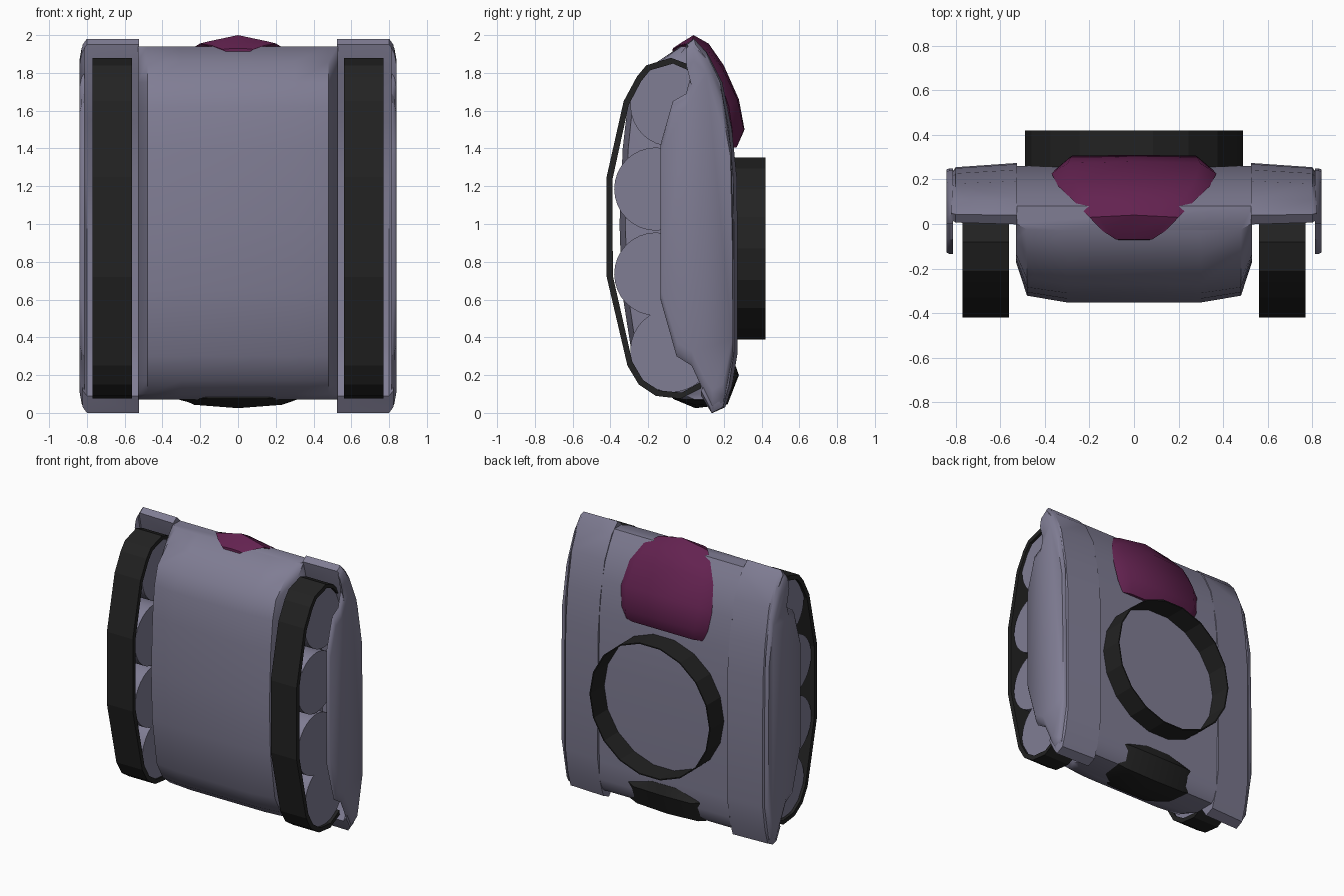
import bpy, bmesh, math
from mathutils import Vector

if "Cube" in bpy.data.objects:
    bpy.data.objects.remove(bpy.data.objects["Cube"])


def material(name, rgb):
    m = bpy.data.materials.new(name)
    m.diffuse_color = (*rgb, 1)
    m.use_nodes = True
    m.node_tree.nodes["Principled BSDF"].inputs["Base Color"].default_value = m.diffuse_color
    return m


GREY = material("lavender grey", (0.215, 0.205, 0.295))
PLUM = material("plum", (0.125, 0.016, 0.08))
BLACK = material("black", (0.016, 0.016, 0.016))


def loft(name, loops, mat, smooth=None, closed=False):
    """Skin a list of equal-length closed loops of (x, y, z) points."""
    bm = bmesh.new()
    rows = [[bm.verts.new(p) for p in lp] for lp in loops]
    n = len(rows[0])
    count = len(rows) if closed else len(rows) - 1
    for i in range(count):
        a, b = rows[i], rows[(i + 1) % len(rows)]
        for j in range(n):
            k = (j + 1) % n
            bm.faces.new((a[j], a[k], b[k], b[j]))
    if not closed:
        bm.faces.new(rows[0])
        bm.faces.new(rows[-1])
    bmesh.ops.recalc_face_normals(bm, faces=bm.faces)
    me = bpy.data.meshes.new(name)
    bm.to_mesh(me)
    bm.free()
    ob = bpy.data.objects.new(name, me)
    bpy.context.collection.objects.link(ob)
    me.materials.append(mat)
    if smooth:
        bpy.ops.object.select_all(action='DESELECT')
        ob.select_set(True)
        bpy.context.view_layer.objects.active = ob
        bpy.ops.object.shade_smooth_by_angle(angle=math.radians(smooth))
    return ob


# Hull: cross-sections stacked along z as (z, deck y, belly y)
hull = []
for z, yt, yb in [(0.07, 0.20, -0.02), (0.10, 0.225, -0.12), (0.17, 0.25, -0.21),
                  (0.30, 0.255, -0.285), (0.65, 0.26, -0.34), (1.00, 0.26, -0.352),
                  (1.40, 0.25, -0.335), (1.62, 0.22, -0.31), (1.75, 0.185, -0.27),
                  (1.86, 0.13, -0.15), (1.94, 0.08, -0.03)]:
    d = yt - yb
    half = [(0.30, yb), (0.48, yb + 0.05 * d), (0.53, yb + 0.3 * d), (0.53, yt)]
    ring = half + [(-x, y) for x, y in reversed(half)]
    hull.append([(x, y, z) for x, y in ring])
loft("hull", hull, GREY, 40)


def patch(name, rows, pivot, mat):
    """Raised cover: rows of (y, z, half width, shoulder drop, edge drop)."""
    loops = []
    for y, z, w, d1, d2 in rows:
        v = (Vector(pivot) - Vector((y, z))).normalized()
        pts = [(-1, d2), (-0.8, d1), (0, 0), (0.8, d1), (1, d2), (0, d2 + 0.06)]
        loops.append([(f * w, y + v.x * d, z + v.y * d) for f, d in pts])
    loft(name, loops, mat, 35)


# Nose hood and rear cover
patch("nose_hood", [(-0.07, 1.93, 0.08, 0.003, 0.006), (-0.03, 1.957, 0.14, 0.008, 0.012),
                    (0.04, 2.0, 0.20, 0.035, 0.045), (0.12, 1.955, 0.27, 0.03, 0.045),
                    (0.20, 1.84, 0.34, 0.015, 0.055), (0.28, 1.66, 0.37, 0.008, 0.065),
                    (0.31, 1.50, 0.35, 0.004, 0.065), (0.268, 1.405, 0.31, 0.0, 0.02)],
      (-0.1, 1.4), PLUM)
patch("rear_cover", [(-0.07, 0.075, 0.18, 0.0, 0.005), (0.05, 0.025, 0.29, 0.018, 0.045),
                     (0.22, 0.045, 0.31, 0.01, 0.03), (0.28, 0.20, 0.29, 0.005, 0.03),
                     (0.255, 0.27, 0.12, 0.0, 0.01)], (0, 0.35), BLACK)

# Turret ring: thin open band on the deck
ring = []
N = 18
for i in range(N):
    a = 2 * math.pi * i / N
    ring.append([(r * math.cos(a), y, 0.87 + r * math.sin(a))
                 for r, y in [(0.49, 0.255), (0.49, 0.42), (0.482, 0.42), (0.482, 0.255)]])
loft("turret_ring", ring, BLACK, closed=True)

# Side profiles as (y, z)
FENDER = [(0.0, 1.95), (0.04, 1.98), (0.11, 1.91), (0.19, 1.75), (0.24, 1.50), (0.265, 1.25),
          (0.27, 0.90), (0.27, 0.32), (0.24, 0.14), (0.205, 0.03), (0.14, 0.0), (0.08, 0.09),
          (0.16, 0.20), (0.21, 0.35), (0.22, 0.90), (0.21, 1.25), (0.16, 1.55), (0.04, 1.80)]
SKIRT = [(0.0, 1.93), (0.04, 1.96), (0.11, 1.89), (0.19, 1.70), (0.24, 1.40), (0.25, 0.90),
         (0.25, 0.32), (0.20, 0.06), (0.14, 0.02), (0.09, 0.12), (0.03, 0.25), (-0.05, 0.30),
         (-0.135, 0.60), (-0.135, 1.42), (-0.07, 1.65), (0.0, 1.69), (0.03, 1.80)]
TREAD = [(0.06, 1.79), (0.0, 1.85), (-0.08, 1.88), (-0.21, 1.84), (-0.26, 1.78), (-0.33, 1.65),
         (-0.42, 1.25), (-0.42, 0.72), (-0.31, 0.25), (-0.25, 0.15), (-0.16, 0.09),
         (-0.03, 0.075), (0.08, 0.13)]


def slab(name, profile, steps, mat, smooth=None):
    """Extrude a profile across x; steps are (x, y shrink, z shrink)."""
    loops = [[(x, 0.08 + (y - 0.08) * sy, 1 + (z - 1) * sz) for y, z in profile]
             for x, sy, sz in steps]
    return loft(name, loops, mat, smooth)


def inset(path, centre, t):
    """Shift path points towards a centre by t."""
    out = []
    for p in path:
        v = (Vector(centre) - Vector(p))
        v.x *= 2.5
        out.append(tuple(Vector(p) + v.normalized() * t))
    return out


for s, side in ((1, "right"), (-1, "left")):
    slab("fender_" + side, FENDER, [(s * 0.525, 1.02, 1), (s * 0.80, 0.92, 1),
                                    (s * 0.822, 0.75, 0.97)], GREY, 40)
    slab("skirt_" + side, SKIRT, [(s * 0.812, 1, 1), (s * 0.828, 1, 0.97),
                                  (s * 0.84, 0.97, 0.90)], GREY, 40)
    # Track band around the wheels
    band = TREAD + inset(TREAD, (0.05, 0.98), 0.033)[::-1]
    n = len(TREAD)
    loops = []
    for i in range(n):
        o, q = band[i], band[2 * n - 1 - i]
        loops.append([(s * 0.56, *o), (s * 0.77, *o), (s * 0.77, *q), (s * 0.56, *q)])
    loft("track_" + side, loops, BLACK)
    # Road wheels
    for k, (y, z) in enumerate([(-0.075, 1.63), (-0.16, 1.185), (-0.16, 0.735), (-0.075, 0.33)]):
        circle = [(y + 0.22 * math.cos(a), z + 0.22 * math.sin(a))
                  for a in (2 * math.pi * i / 32 for i in range(32))]
        loft(f"wheel_{side}_{k + 1}", [[(s * x, *p) for p in circle] for x in (0.57, 0.75)],
             GREY, 40)
